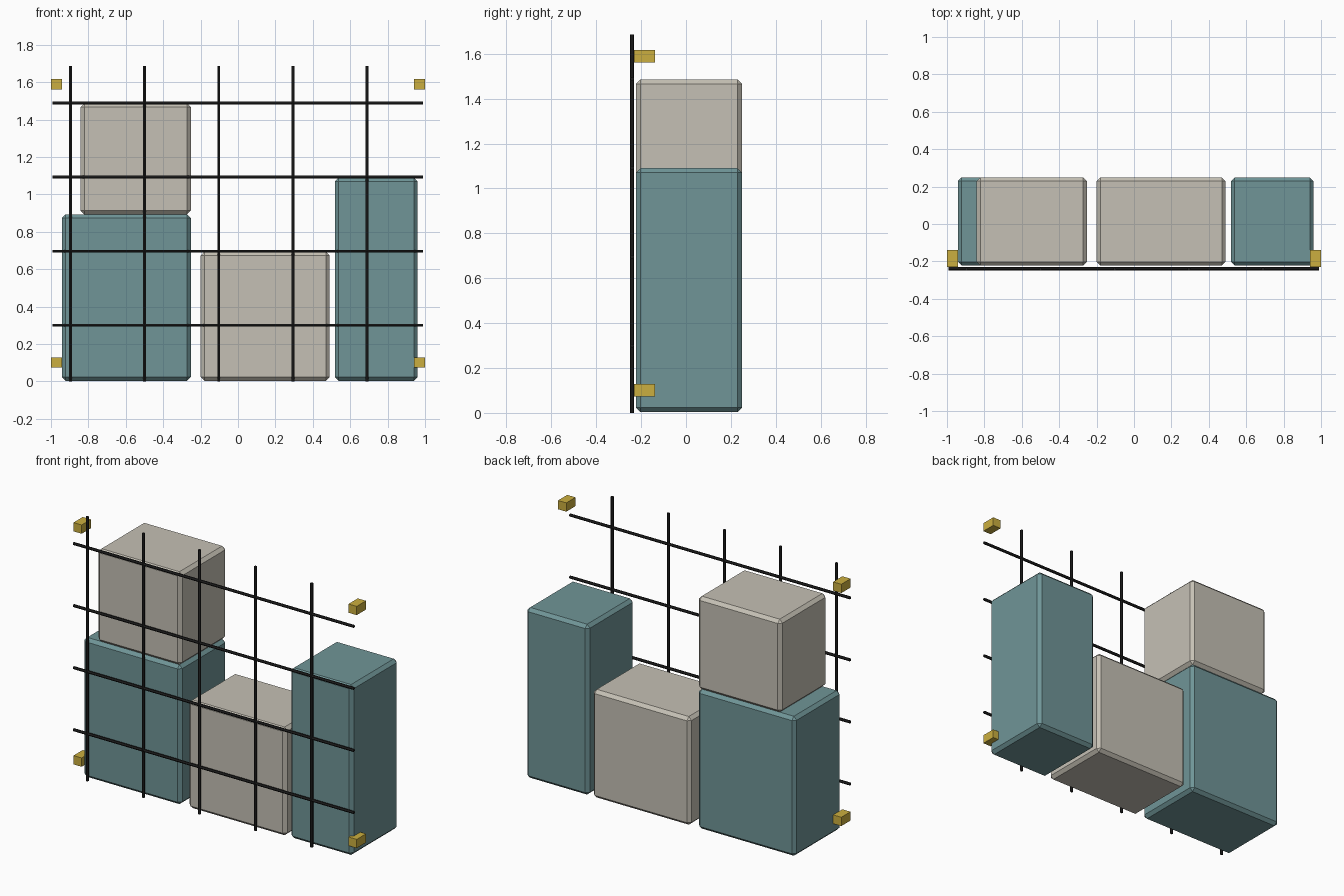
import bpy, math

if "Cube" in bpy.data.objects:
    bpy.data.objects.remove(bpy.data.objects["Cube"])


def material(name, rgb):
    m = bpy.data.materials.new(name)
    m.diffuse_color = (*rgb, 1)
    m.use_nodes = True
    m.node_tree.nodes["Principled BSDF"].inputs["Base Color"].default_value = m.diffuse_color
    return m


TEAL = material("teal", (0.16, 0.30, 0.31))
BEIGE = material("beige", (0.56, 0.53, 0.46))
BLACK = material("black", (0.015, 0.015, 0.015))
YELLOW = material("yellow", (0.60, 0.43, 0.05))


def box(name, x, y, z, mat, bevel=0.0):
    """Box from (min, max) ranges, with an optional one-step chamfer."""
    r = (x, y, z)
    bpy.ops.mesh.primitive_cube_add(size=1, location=[(a + b) / 2 for a, b in r])
    ob = bpy.context.object
    ob.name = name
    ob.scale = [b - a for a, b in r]
    bpy.ops.object.transform_apply(location=False, rotation=False, scale=True)
    ob.data.materials.append(mat)
    if bevel:
        mod = ob.modifiers.new("chamfer", 'BEVEL')
        mod.width = bevel
        mod.segments = 1


def strap(name, location, length, rotation):
    bpy.ops.mesh.primitive_cylinder_add(vertices=6, radius=0.009, depth=length,
                                        location=location, rotation=rotation)
    ob = bpy.context.object
    ob.name = name
    ob.data.materials.append(BLACK)


# Stacked cargo boxes
DEPTH = (-0.222, 0.249)
box("left_lower_crate", (-0.942, -0.252), DEPTH, (0.003, 0.893), TEAL, 0.02)
box("left_upper_crate", (-0.842, -0.252), DEPTH, (0.893, 1.486), BEIGE, 0.02)
box("middle_crate", (-0.2, 0.49), DEPTH, (0.003, 0.693), BEIGE, 0.02)
box("right_tall_crate", (0.518, 0.96), DEPTH, (0.003, 1.09), TEAL, 0.02)

# Cargo net in front of the boxes
NET_Y = -0.24
for i in range(5):
    strap(f"net_vertical_{i + 1}", (-0.895 + 0.396 * i, NET_Y, 0.843), 1.686, (0, 0, 0))
for i in range(4):
    strap(f"net_horizontal_{i + 1}", (-0.002, NET_Y, 0.3 + 0.396 * i), 1.98,
          (0, math.pi / 2, 0))

# Wall anchors at the four corners
for side in (-1, 1):
    for z in (0.101, 1.588):
        box("net_anchor", tuple(sorted((side * 0.942, side * 1.0))), (-0.231, -0.138),
            (z - 0.028, z + 0.028), YELLOW)
